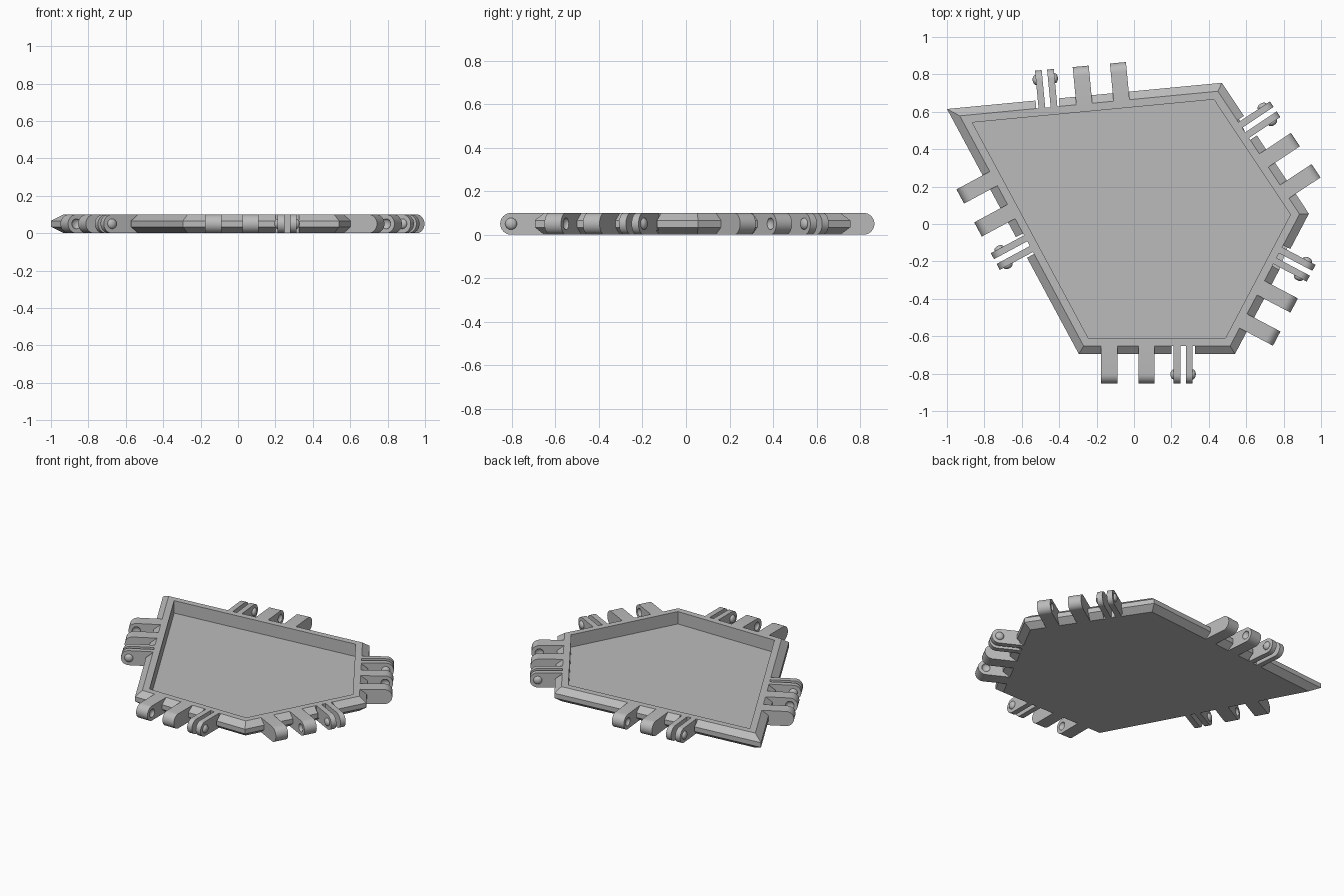
import bpy, bmesh, math
from mathutils import Vector, Matrix

if "Cube" in bpy.data.objects:
    bpy.data.objects.remove(bpy.data.objects["Cube"])

grey = bpy.data.materials.new("mid_grey")
grey.use_nodes = True
COLOUR = (0.5, 0.5, 0.5, 1)
grey.diffuse_color = COLOUR
grey.node_tree.nodes["Principled BSDF"].inputs["Base Color"].default_value = COLOUR

CORNERS = [Vector(p) for p in
           [(-0.295, -0.695), (0.54, -0.695), (0.935, 0.055), (0.47, 0.755), (-1.0, 0.615)]]
HINGE_SHIFT = [-0.055, -0.047, -0.05, 0.005, -0.098]   # middle of hinge along each side
HEIGHT, CHAMFER, WALL = 0.1, 0.043, 0.085
MID = HEIGHT / 2
AXIS = 0.109                                           # hinge axis distance from the side


def finish(name, bm, matrix=Matrix()):
    bmesh.ops.recalc_face_normals(bm, faces=bm.faces)
    mesh = bpy.data.meshes.new(name)
    bm.to_mesh(mesh)
    bm.free()
    mesh.materials.append(grey)
    obj = bpy.data.objects.new(name, mesh)
    obj.matrix_world = matrix
    bpy.context.collection.objects.link(obj)
    return obj


def activate(obj):
    bpy.ops.object.select_all(action='DESELECT')
    obj.select_set(True)
    bpy.context.view_layer.objects.active = obj


def cut(obj, cutter):
    cutter.hide_render = True
    mod = obj.modifiers.new("cut", 'BOOLEAN')
    mod.operation, mod.solver, mod.object = 'DIFFERENCE', 'EXACT', cutter
    activate(obj)
    bpy.ops.object.modifier_apply(modifier=mod.name)
    bpy.data.objects.remove(cutter)


def smooth(obj):
    activate(obj)
    bpy.ops.object.shade_smooth_by_angle(angle=math.radians(35))


def inset(points, d):
    """Move every side of a counter-clockwise polygon inwards by d."""
    result = []
    for i, p in enumerate(points):
        a = (p - points[i - 1]).normalized()
        b = (points[(i + 1) % len(points)] - p).normalized()
        na, nb = Vector((-a.y, a.x)), Vector((-b.y, b.x))
        result.append(p + (na + nb) * d / (1 + na.dot(nb)))
    return result


def make_tray():
    bm = bmesh.new()
    profile = [(CHAMFER, 0), (0, 0.034), (0, 0.066), (CHAMFER, HEIGHT),
               (WALL, HEIGHT), (WALL, 0.015)]
    loops = [[bm.verts.new((*p, z)) for p in inset(CORNERS, d)] for d, z in profile]
    for low, high in zip(loops, loops[1:]):
        for i in range(len(low)):
            j = (i + 1) % len(low)
            bm.faces.new((low[i], low[j], high[j], high[i]))
    bm.faces.new(loops[0][::-1])
    bm.faces.new(loops[-1])
    return finish("tray", bm)


def make_finger(name, u, width, matrix):
    """Upright plate with a round end; u runs along the side, v points outwards."""
    bm = bmesh.new()
    root = -CHAMFER - 0.02
    outline = [(root, 0)]
    for k in range(17):
        a = -math.pi / 2 + math.pi * k / 16
        outline.append((AXIS + MID * math.cos(a), MID + MID * math.sin(a)))
    outline.append((root, HEIGHT))
    face = bm.faces.new([bm.verts.new((u - width / 2, v, z)) for v, z in outline])
    side = bmesh.ops.extrude_face_region(bm, geom=[face])["geom"]
    moved = [g for g in side if isinstance(g, bmesh.types.BMVert)]
    bmesh.ops.translate(bm, verts=moved, vec=(width, 0, 0))
    return finish(name, bm, matrix)


def make_bump(name, u, matrix):
    """Shallow dome on the hinge axis."""
    bm = bmesh.new()
    bmesh.ops.create_uvsphere(bm, u_segments=20, v_segments=12, radius=0.027)
    bmesh.ops.scale(bm, verts=bm.verts, vec=(0.65, 1, 1))
    bmesh.ops.translate(bm, verts=bm.verts, vec=(u, AXIS, MID))
    return finish(name, bm, matrix)


def make_box(name, u, width, v0, v1, matrix):
    bm = bmesh.new()
    bmesh.ops.create_cube(bm, size=1)
    bmesh.ops.scale(bm, verts=bm.verts, vec=(width, v1 - v0, 3 * HEIGHT))
    bmesh.ops.translate(bm, verts=bm.verts, vec=(u, (v0 + v1) / 2, MID))
    return finish(name, bm, matrix)


tray = make_tray()
LUG, CLIP = 0.086, 0.036

for i, start in enumerate(CORNERS):
    end = CORNERS[(i + 1) % len(CORNERS)]
    along = (end - start).normalized()
    origin = (start + end) / 2 + along * HINGE_SHIFT[i]
    frame = Matrix(((along.x, along.y, 0, origin.x),
                    (along.y, -along.x, 0, origin.y),
                    (0, 0, 1, 0), (0, 0, 0, 1)))
    # the frame is left-handed, so bake it into the meshes
    parts = []

    # clearance notch around the flexible clips
    notch = make_box("notch_cutter", 0.195, 0.125, -CHAMFER, 0.1, frame)
    cut(tray, notch)

    # thick lugs with a socket on the faces that look at each other
    for n, (u, facing) in enumerate(((-0.2, 1), (0, -1))):
        lug = make_finger(f"lug_{i + 1}_{n + 1}", u, LUG, frame)
        cut(lug, make_bump("socket_cutter", u + facing * LUG / 2, frame))
        parts.append(lug)

    # thin clips with a dome on their outer faces
    for n, (u, facing) in enumerate(((0.1625, -1), (0.2275, 1))):
        parts.append(make_finger(f"clip_{i + 1}_{n + 1}", u, CLIP, frame))
        parts.append(make_bump(f"clip_dome_{i + 1}_{n + 1}", u + facing * CLIP / 2, frame))

    for obj in parts:
        obj.data.transform(frame)
        obj.data.flip_normals()
        obj.matrix_world = Matrix()
        smooth(obj)
